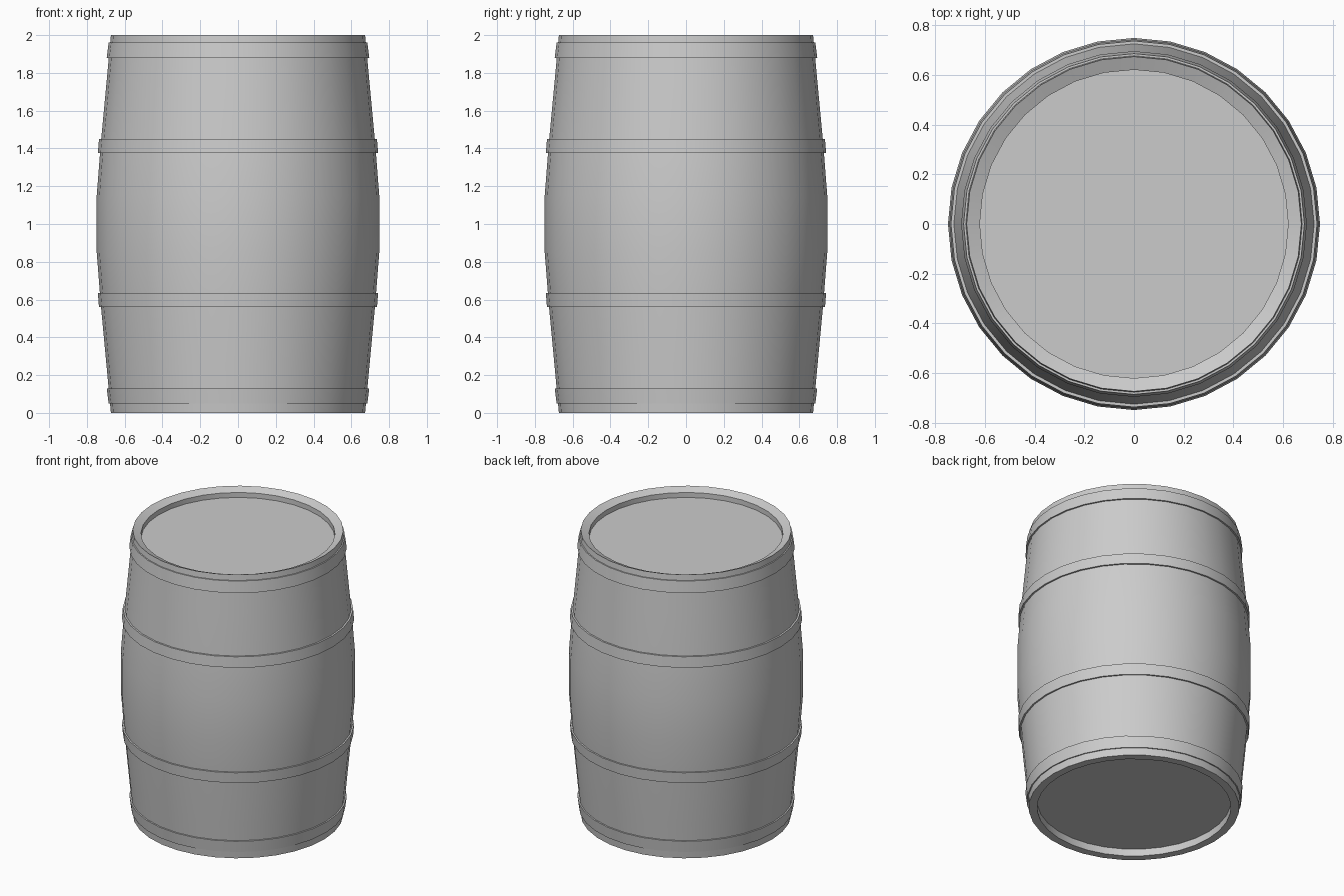
import bpy
import bmesh
import math

SIDES = 32

cube = bpy.data.objects.get("Cube")
if cube:
    bpy.data.objects.remove(cube, do_unlink=True)

grey = bpy.data.materials.new("plain_grey")
grey.use_nodes = True
colour = (0.6, 0.6, 0.6, 1)
grey.diffuse_color = colour
grey.node_tree.nodes["Principled BSDF"].inputs["Base Color"].default_value = colour


def lathe(name, profile, closed=False):
    """Turn a (radius, height) profile around the upright axis."""
    bm = bmesh.new()
    rings = []
    for r, z in profile:
        angles = [math.tau * i / SIDES for i in range(SIDES)]
        rings.append([bm.verts.new((r * math.cos(a), r * math.sin(a), z)) for a in angles])
    pairs = list(zip(rings, rings[1:]))
    if closed:
        pairs.append((rings[-1], rings[0]))
    else:
        bm.faces.new(rings[0])
        bm.faces.new(rings[-1])
    for low, high in pairs:
        for i in range(SIDES):
            j = (i + 1) % SIDES
            bm.faces.new((low[i], low[j], high[j], high[i]))
    bmesh.ops.recalc_face_normals(bm, faces=bm.faces)
    mesh = bpy.data.meshes.new(name)
    bm.to_mesh(mesh)
    bm.free()
    mesh.materials.append(grey)
    obj = bpy.data.objects.new(name, mesh)
    bpy.context.collection.objects.link(obj)
    bpy.ops.object.select_all(action="DESELECT")
    obj.select_set(True)
    bpy.context.view_layer.objects.active = obj
    bpy.ops.object.shade_smooth_by_angle(angle=math.radians(20))
    return obj


# Bulging body with a recessed base and a recessed lid inside a sloping rim
upper = [(0.748, 1.15), (0.727, 1.42), (0.697, 1.74), (0.673, 2.0)]
lower = [(r, 2 - z) for r, z in reversed(upper)]
base = [(0.62, 0.05), (0.62, 0.0)]
lid = [(0.62, 1.977), (0.62, 1.942)]
lathe("barrel_body", base + lower + upper + lid)

# Hoops: bottom height, top height, bottom radius, top radius
hoops = {
    "bottom_hoop": (0.05, 0.13, 0.685, 0.695),
    "lower_hoop": (0.56, 0.635, 0.736, 0.742),
    "upper_hoop": (1.375, 1.45, 0.742, 0.736),
    "top_hoop": (1.88, 1.96, 0.695, 0.685),
}
for name, (z0, z1, r0, r1) in hoops.items():
    lathe(name, [(r0 - 0.03, z0), (r0, z0), (r1, z1), (r1 - 0.03, z1)], closed=True)
